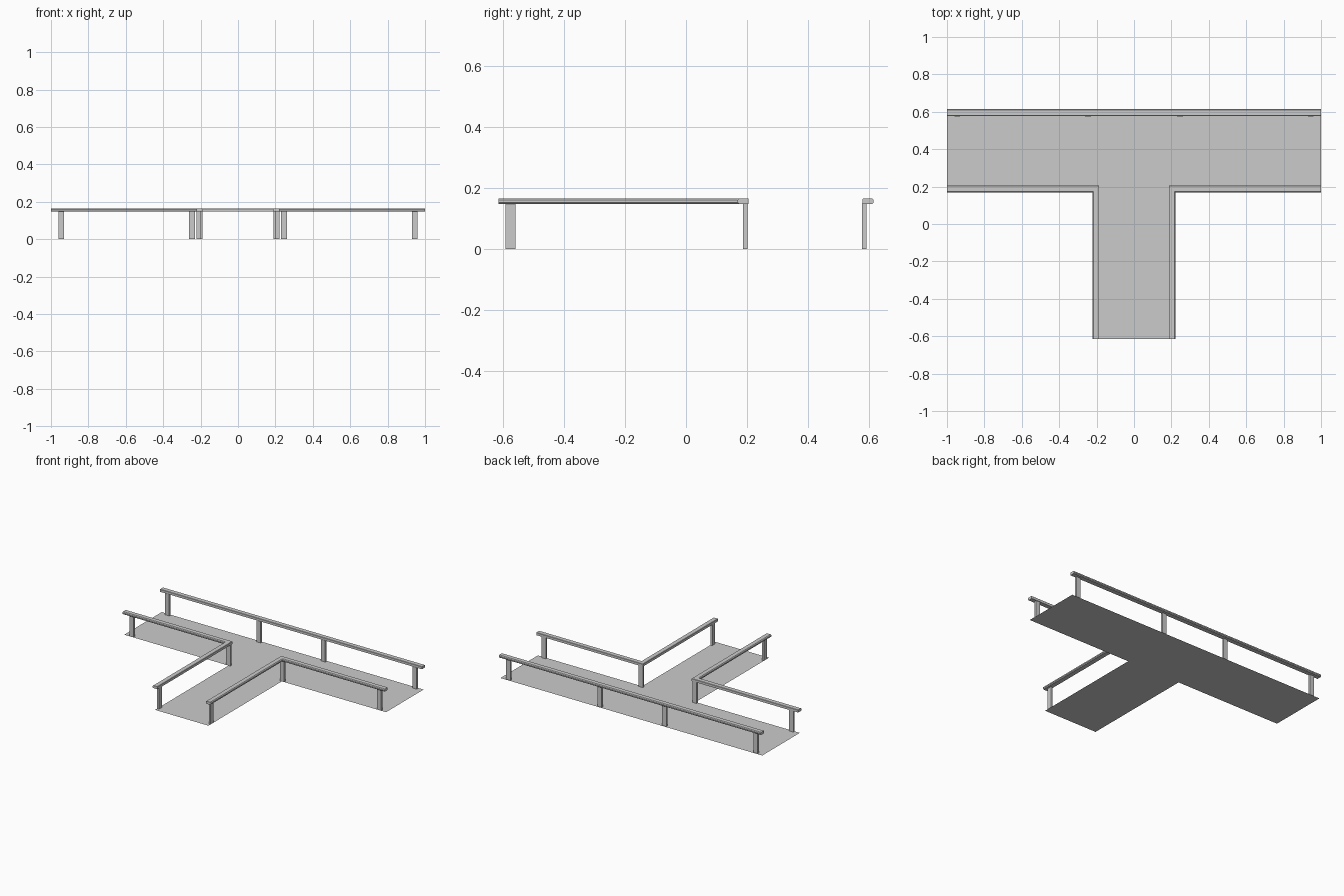
import bpy, bmesh

if "Cube" in bpy.data.objects:
    bpy.data.objects.remove(bpy.data.objects["Cube"])

gray = bpy.data.materials.new("light_gray")
gray.diffuse_color = (0.6, 0.6, 0.6, 1)
gray.use_nodes = True
gray.node_tree.nodes["Principled BSDF"].inputs["Base Color"].default_value = gray.diffuse_color

BACK, FRONT, STEM, END = 0.596, 0.187, 0.204, -0.614   # rail centre lines and stem end
TOP, BOT, HALF = 0.165, 0.147, 0.018                   # rail section


def finish(name, bm):
    bmesh.ops.recalc_face_normals(bm, faces=bm.faces)
    me = bpy.data.meshes.new(name)
    bm.to_mesh(me)
    bm.free()
    me.materials.append(gray)
    ob = bpy.data.objects.new(name, me)
    bpy.context.collection.objects.link(ob)
    return ob


# T-shaped floor: a single flat sheet
bm = bmesh.new()
outline = [(-1, FRONT), (-STEM, FRONT), (-STEM, END), (STEM, END),
           (STEM, FRONT), (1, FRONT), (1, BACK), (-1, BACK)]
face = bm.faces.new([bm.verts.new((x, y, 0)) for x, y in outline])
face.normal_update()
if face.normal.z < 0:
    face.normal_flip()
me = bpy.data.meshes.new("floor")
bm.to_mesh(me)
bm.free()
me.materials.append(gray)
bpy.context.collection.objects.link(bpy.data.objects.new("floor", me))

# Rail section: (outward offset, height), edges slightly rounded
B = 0.005
SECTION = [(-HALF, BOT), (HALF - B, BOT), (HALF, BOT + B), (HALF, TOP - B),
           (HALF - B, TOP), (-HALF + 0.002, TOP), (-HALF, TOP - 0.002)]


def rail(name, path):
    """Sweep the section along path; each entry is (x, y, dx, dy) with outward direction."""
    bm = bmesh.new()
    rings = [[bm.verts.new((x + dx * o, y + dy * o, z)) for o, z in SECTION]
             for x, y, dx, dy in path]
    n = len(SECTION)
    for a, b in zip(rings, rings[1:]):
        for i in range(n):
            j = (i + 1) % n
            bm.faces.new((a[i], a[j], b[j], b[i]))
    bm.faces.new(rings[0])
    bm.faces.new(rings[-1])
    finish(name, bm)


def post(name, x, y, w, d):
    bm = bmesh.new()
    bmesh.ops.create_cube(bm, size=1)
    for v in bm.verts:
        v.co = (x + v.co.x * w, y + v.co.y * d, (v.co.z + 0.5) * (BOT + 0.001))
    finish(name, bm)


WIDE, THIN = 0.032, 0.014

# Straight back rail and its four posts
rail("back_rail", [(-1, BACK, 0, 1), (1, BACK, 0, 1)])
for i, x in enumerate((-0.945, -0.247, 0.247, 0.945)):
    post(f"back_post_{i + 1}", x, 0.583, WIDE, THIN)

# Mitred corner rails with three posts each, mirrored left and right
for side, s in (("left", -1), ("right", 1)):
    rail(f"{side}_corner_rail", [(s, FRONT, 0, -1), (s * STEM, FRONT, s, -1),
                                 (s * STEM, END, s, 0)])
    post(f"{side}_front_post", s * 0.945, 0.194, WIDE, THIN)
    post(f"{side}_corner_post", s * 0.205, 0.194, WIDE, THIN)
    post(f"{side}_stem_post", s * 0.197, -0.574, THIN, WIDE)
